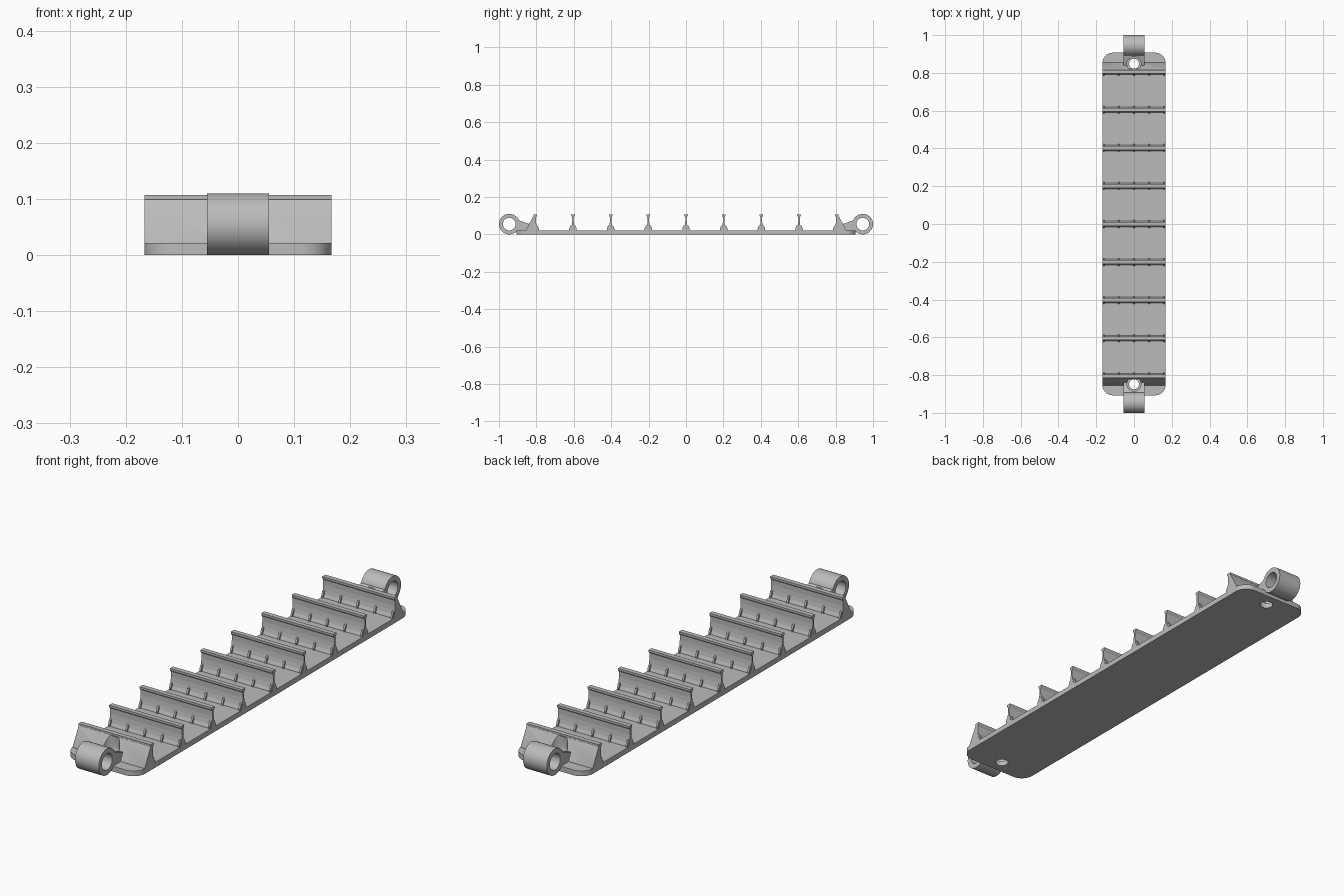
import bpy, bmesh
from math import sin, cos, pi
from mathutils import Vector

cube = bpy.data.objects.get("Cube")
if cube:
    bpy.data.objects.remove(cube, do_unlink=True)

grey = bpy.data.materials.new("matte grey plastic")
grey.use_nodes = True
colour = (0.5, 0.5, 0.5, 1)
grey.diffuse_color = colour
grey.node_tree.nodes["Principled BSDF"].inputs["Base Color"].default_value = colour

HALF_W, HALF_L, FLOOR = 0.167, 0.907, 0.022
PITCH, END_Y = 0.2015, 0.806
HOLE_Y, EYE_Y, EYE_Z = 0.848, 0.945, 0.055


def prism(name, points, start, direction, smooth=False):
    """Extrude a closed 3D outline, given as start + points, along a direction."""
    bm = bmesh.new()
    face = bm.faces.new([bm.verts.new(Vector(start) + Vector(p)) for p in points])
    new = bmesh.ops.extrude_face_region(bm, geom=[face])["geom"]
    bmesh.ops.translate(bm, verts=[v for v in new if isinstance(v, bmesh.types.BMVert)],
                        vec=direction)
    bmesh.ops.recalc_face_normals(bm, faces=bm.faces)
    mesh = bpy.data.meshes.new(name)
    bm.to_mesh(mesh)
    bm.free()
    mesh.materials.append(grey)
    obj = bpy.data.objects.new(name, mesh)
    bpy.context.collection.objects.link(obj)
    if smooth:
        smooth_sides(obj)
    return obj


def select(obj):
    bpy.ops.object.select_all(action='DESELECT')
    obj.select_set(True)
    bpy.context.view_layer.objects.active = obj


def smooth_sides(obj):
    select(obj)
    bpy.ops.object.shade_smooth_by_angle(angle=0.5)


def side_prism(name, profile, half_width, x=0):
    """Extrude a (y, z) profile across x."""
    return prism(name, [(0, y, z) for y, z in profile],
                 (x - half_width, 0, 0), (2 * half_width, 0, 0))


def circle(radius, n=48):
    return [(radius * cos(2 * pi * i / n), radius * sin(2 * pi * i / n)) for i in range(n)]


def upright_cutter(y, radius, bottom, top):
    return prism("cutter", [(a, b, 0) for a, b in circle(radius)],
                 (0, y, bottom), (0, 0, top - bottom))


def cut(obj, cutter):
    cutter.hide_render = True
    mod = obj.modifiers.new("cut", 'BOOLEAN')
    mod.operation, mod.solver, mod.object = 'DIFFERENCE', 'EXACT', cutter
    select(obj)
    bpy.ops.object.modifier_apply(modifier=mod.name)
    bpy.data.objects.remove(cutter, do_unlink=True)


# base plate with rounded corners and a screw hole at each end
R = 0.055
outline = []
for k, (sx, sy) in enumerate([(1, 1), (-1, 1), (-1, -1), (1, -1)]):
    for i in range(11):
        a = (k + i / 10) * pi / 2
        outline.append((sx * (HALF_W - R) + R * cos(a), sy * (HALF_L - R) + R * sin(a), 0))
plate = prism("base_plate", outline, (0, 0, 0), (0, 0, FLOOR))
for s in (-1, 1):
    cut(plate, upright_cutter(s * HOLE_Y, 0.026, -0.1, 0.2))
smooth_sides(plate)

# dividers: thin wall, flared foot and small lip on top
half = [(0.016, 0.018), (0.015, 0.024), (0.0095, 0.036), (0.006, 0.052), (0.004, 0.07),
        (0.004, 0.091), (0.010, 0.1), (0.010, 0.107)]
for n in range(-4, 5):
    y = n * PITCH
    profile = [(y + w, z) for w, z in half] + [(y - w, z) for w, z in reversed(half)]
    side_prism("divider", profile, HALF_W)
    # small fins at the foot of each divider
    for s in (-1, 1):
        if n * s == 4:
            continue
        for k in range(-2, 3):
            fin = [(y, 0.018), (y + s * 0.02, 0.018), (y + s * 0.02, 0.031),
                   (y + s * 0.013, 0.047), (y, 0.052)]
            side_prism("divider_fin", fin, 0.004, k * 0.0805)

# end pieces: sloped brace, link arm and ring
for s in (-1, 1):
    brace = side_prism("end_brace", [(s * y, z) for y, z in
                       [(END_Y, 0.012), (0.856, 0.012), (0.856, 0.024),
                        (0.815, 0.1), (END_Y, 0.1)]], HALF_W)
    cut(brace, upright_cutter(s * HOLE_Y, 0.037, FLOOR, 0.2))
    smooth_sides(brace)

    arm = side_prism("link_arm", [(s * y, z) for y, z in
                     [(0.83, 0.012), (0.905, 0.003), (0.908, 0.03),
                      (0.903, 0.072), (0.89, 0.074), (0.83, 0.052)]], 0.055)
    cut(arm, upright_cutter(s * HOLE_Y, 0.037, FLOOR, 0.2))
    cut(arm, upright_cutter(s * HOLE_Y, 0.026, -0.1, 0.2))
    smooth_sides(arm)

    ring = side_prism("link_ring", [(s * EYE_Y + a, EYE_Z + b) for a, b in circle(0.055)], 0.055)
    cut(ring, side_prism("cutter", [(s * EYE_Y + a, EYE_Z + b)
                                    for a, b in circle(0.034)], 0.1))
    smooth_sides(ring)

    # screw hole through the brace foot
    cut(brace, upright_cutter(s * HOLE_Y, 0.026, -0.1, 0.2))
